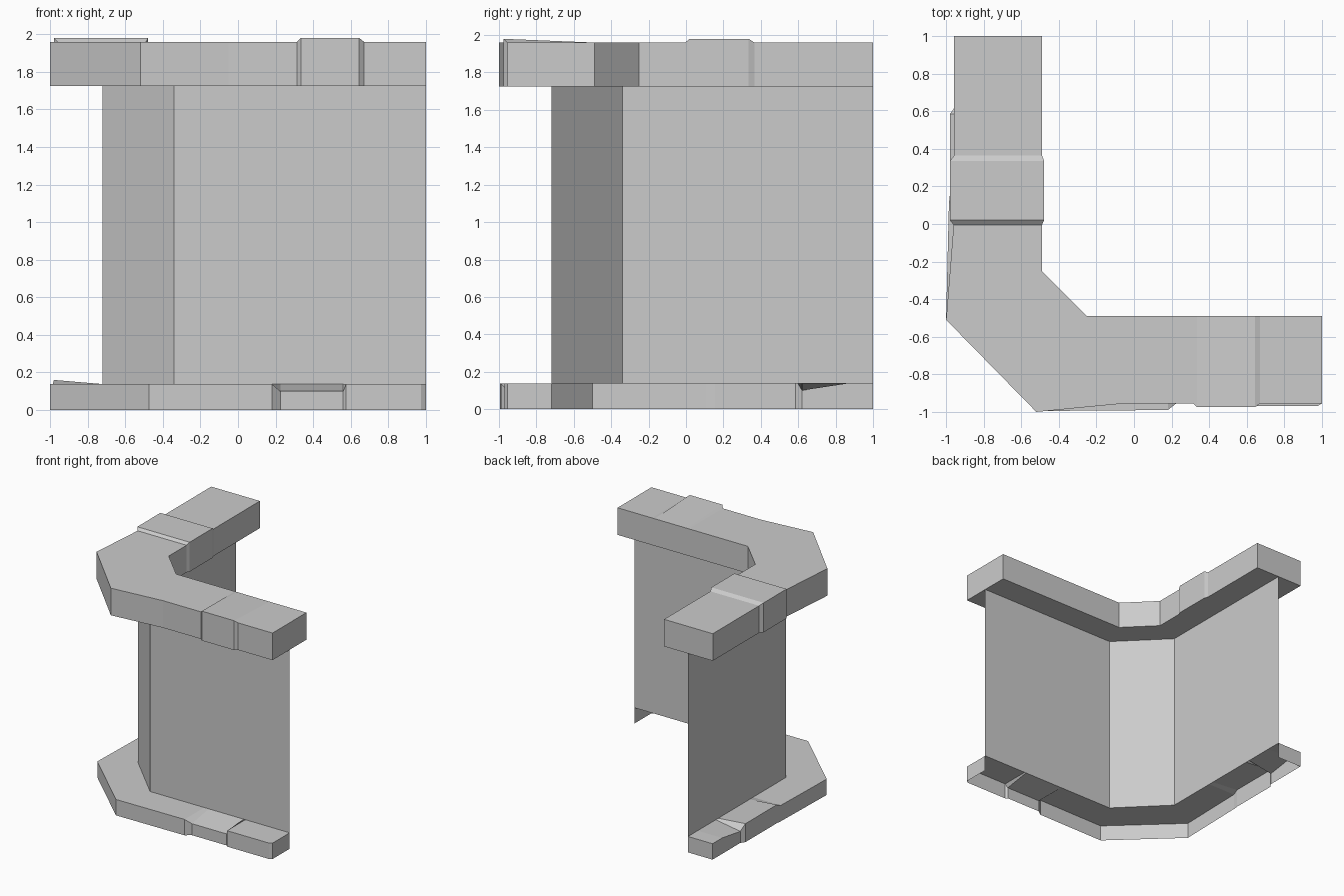
import bpy

if "Cube" in bpy.data.objects:
    bpy.data.objects.remove(bpy.data.objects["Cube"], do_unlink=True)

GREY = (0.6, 0.6, 0.6, 1)
stone = bpy.data.materials.new("plain grey")
stone.use_nodes = True
stone.diffuse_color = GREY
stone.node_tree.nodes["Principled BSDF"].inputs["Base Color"].default_value = GREY


def loft(name, sections, closed=False, caps=False):
    """Skin a run of equal-sized cross-sections, optionally ringed and capped."""
    n = len(sections[0])
    verts = [p for section in sections for p in section]
    faces = []
    for s in range(len(sections) - 1):
        for i in range(n if closed else n - 1):
            a, b = s * n + i, s * n + (i + 1) % n
            faces.append((a, b, b + n, a + n))
    if caps:
        last = len(verts) - n
        faces += [tuple(reversed(range(n))), tuple(range(last, last + n))]
    mesh = bpy.data.meshes.new(name)
    mesh.from_pydata(verts, [], faces)
    mesh.materials.append(stone)
    obj = bpy.data.objects.new(name, mesh)
    bpy.context.collection.objects.link(obj)
    return obj


def front(x, outer, inner, z_out, z_in):
    return (x, outer), (x, inner), z_out, z_in


def side(y, outer, inner, z_out, z_in):
    return (outer, y), (inner, y), z_out, z_in


# Bent wall sheet
WALL = -0.72
BEND = -0.34
LOW, HIGH = 0.138, 1.725
path = [(1, WALL), (BEND, WALL), (WALL, BEND), (WALL, 1)]
loft("wall", [[(x, y, LOW), (x, y, HIGH)] for x, y in path])

# Top rail with a worn raised block on each arm
T, R = 1.96, 1.98
IN = -0.49
rail = [
    front(1, -0.955, IN, T, T),
    front(0.67, -0.955, IN, T, T),
    front(0.645, -0.975, IN, R, T),
    front(0.335, -0.975, IN, R, T),
    front(0.315, -0.955, IN, T, T),
    front(-0.05, -0.955, IN, T, T),
    ((-0.52, -1), (-0.25, IN), T, T),
    ((-1, -0.51), (IN, -0.25), T, T),
    side(-0.005, -0.96, IN, T, T),
    side(0.02, -0.98, -0.478, R, R),
    side(0.335, -0.98, -0.478, R, R),
    side(0.365, -0.957, IN, T, T),
    side(1, -0.957, IN, T, T),
]
loft("top_rail", [[(*o, HIGH), (*o, zo), (*i, zi), (*i, HIGH)]
                  for o, i, zo, zi in rail], closed=True, caps=True)

# Outer plinth: top and outer faces, open below and behind
B, CHIP, BUMP = LOW, 0.10, 0.16
plinth = [
    front(1, -0.955, WALL, B, B),
    front(0.975, -0.97, WALL, B, B),
    front(0.575, -0.97, WALL, B, B),
    front(0.56, -0.955, WALL, CHIP, B),
    front(0.225, -0.955, WALL, CHIP, B),
    front(0.18, -0.99, WALL, B, B),
    ((-0.475, -0.995), (BEND, WALL), B, B),
    ((-1, -0.5), (WALL, BEND), B, B),
    side(0.11, -0.985, WALL, B, B),
    side(0.155, -0.98, WALL, BUMP, B),
    side(0.585, -0.98, WALL, BUMP, B),
    side(0.62, -0.955, WALL, CHIP, B),
    side(0.87, -0.955, WALL, B, B),
    side(1, -0.955, WALL, B, B),
]
loft("plinth", [[(*o, 0), (*o, zo), (*i, zi)] for o, i, zo, zi in plinth])

# End plates of the plinth
for name, (o, i, zo, zi) in (("left_plinth_end", plinth[0]), ("back_plinth_end", plinth[-1])):
    loft(name, [[(*o, 0), (*o, zo)], [(*i, 0), (*i, zi)]])
